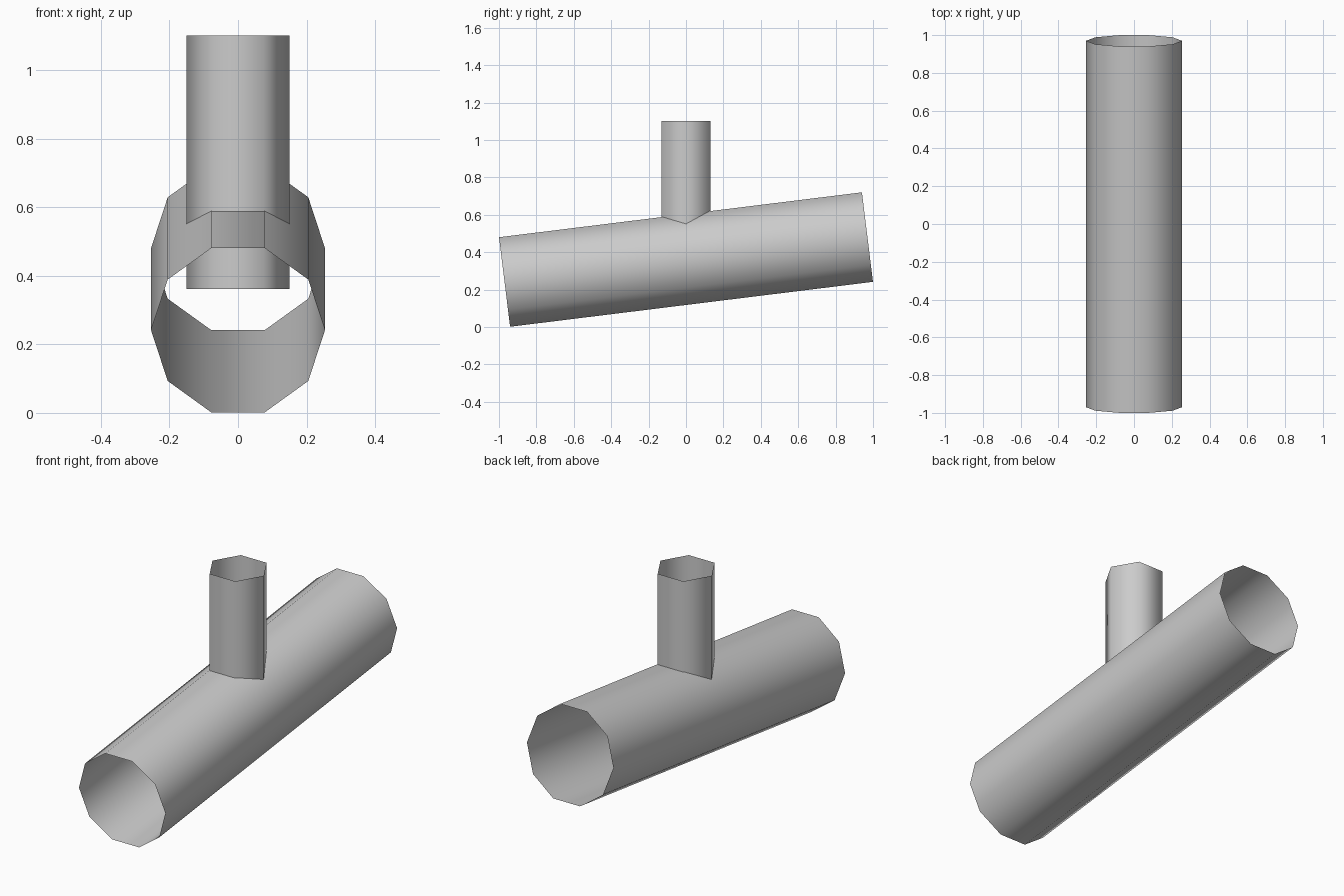
import bpy, math

if "Cube" in bpy.data.objects:
    bpy.data.objects.remove(bpy.data.objects["Cube"])

grey = bpy.data.materials.new("grey")
grey.diffuse_color = (0.6, 0.6, 0.6, 1)
grey.use_nodes = True
grey.node_tree.nodes["Principled BSDF"].inputs["Base Color"].default_value = grey.diffuse_color


def open_tube(name, sides, radius, length, centre, tilt):
    """Thin open-ended tube with a corner pointing along x."""
    bpy.ops.mesh.primitive_cylinder_add(
        vertices=sides, radius=radius, depth=length,
        end_fill_type='NOTHING', location=centre)
    tube = bpy.context.object
    tube.name = name
    # Turn the first corner from +y to +x, then lean the tube about x
    for v in tube.data.vertices:
        v.co.x, v.co.y = v.co.y, -v.co.x
    tube.rotation_euler.x = tilt
    tube.data.materials.append(grey)
    bpy.ops.object.shade_smooth()
    return tube


# Wide ten-sided pipe, rising towards the back
open_tube("main_pipe", 10, 0.2535, 1.955, (0, 0, 0.361), -math.radians(90 - 7.05))

# Narrow six-sided pipe standing upright, its foot inside the wide one
open_tube("upright_pipe", 6, 0.15, 0.74, (0, 0, 0.731), 0)
